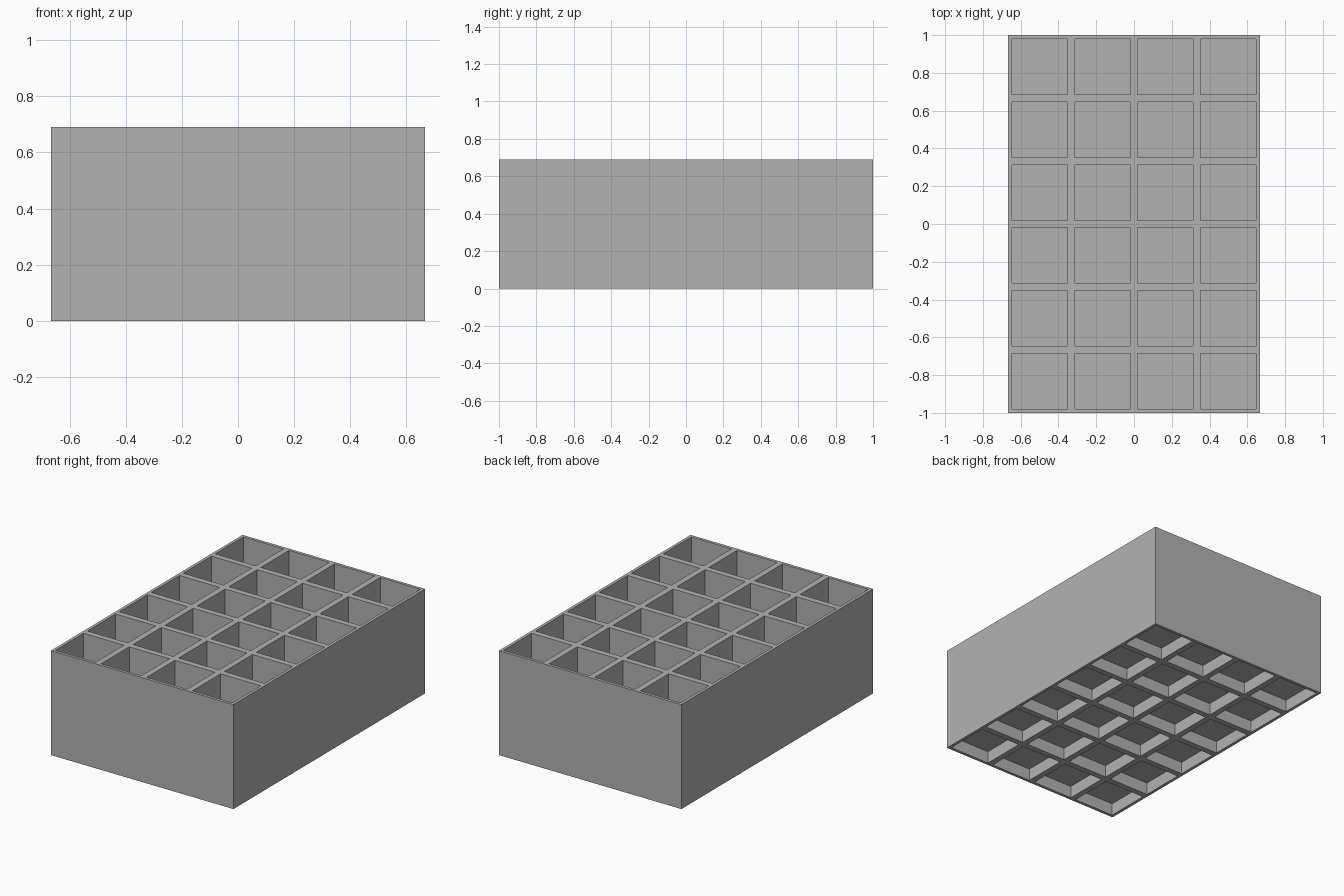
import bpy
import bmesh
from mathutils import Matrix

cube = bpy.data.objects.get("Cube")
if cube:
    bpy.data.objects.remove(cube, do_unlink=True)

COLUMNS, ROWS = 4, 6
PITCH = 2 / ROWS
HEIGHT = 0.69
RIM = 0.028            # half of a divider's thickness
POCKET_DEPTH = 0.55
RECESS_DEPTH = 0.08

grey = bpy.data.materials.new("light grey")
grey.use_nodes = True
color = (0.45, 0.45, 0.45, 1)
grey.diffuse_color = color
grey.node_tree.nodes["Principled BSDF"].inputs["Base Color"].default_value = color

bm = bmesh.new()

# Top and bottom sheets, one square face per compartment
for z in (0, HEIGHT):
    scale = Matrix.Diagonal((COLUMNS * PITCH / 2, ROWS * PITCH / 2, 1, 1))
    bmesh.ops.create_grid(bm, x_segments=COLUMNS, y_segments=ROWS, size=1,
                          matrix=Matrix.Translation((0, 0, z)) @ scale)

# Outer walls
bmesh.ops.bridge_loops(bm, edges=[e for e in bm.edges if e.is_boundary])
bmesh.ops.recalc_face_normals(bm, faces=bm.faces)
bm.normal_update()

# Deep pockets above, shallow recesses below
for direction, depth in ((1, POCKET_DEPTH), (-1, RECESS_DEPTH)):
    cells = [f for f in bm.faces if f.normal.z * direction > 0.9]
    bmesh.ops.inset_individual(bm, faces=cells, thickness=RIM)
    bmesh.ops.inset_individual(bm, faces=cells, thickness=0, depth=-depth)

mesh = bpy.data.meshes.new("compartment_crate")
bm.to_mesh(mesh)
bm.free()
mesh.materials.append(grey)
crate = bpy.data.objects.new("compartment_crate", mesh)
bpy.context.collection.objects.link(crate)
